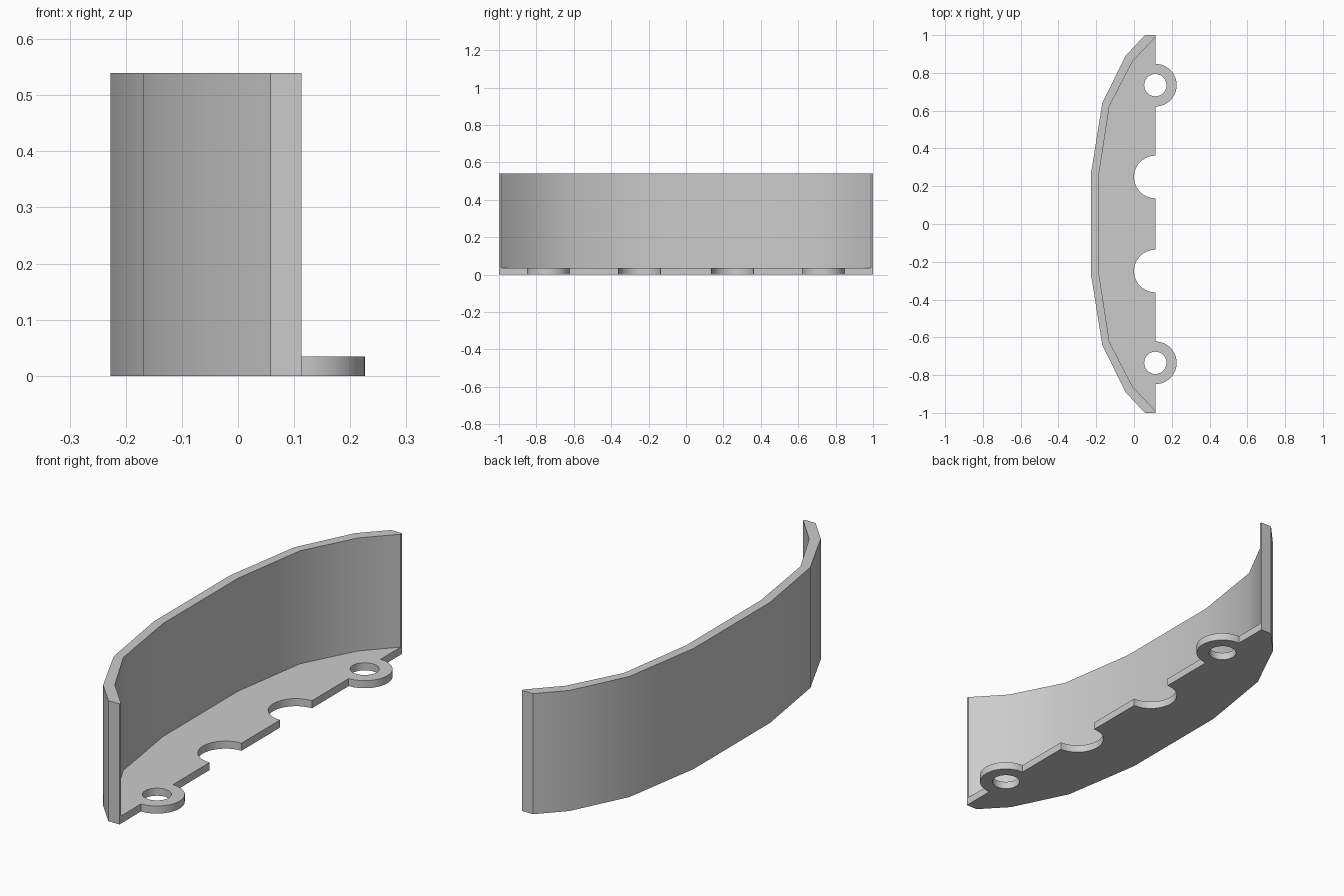
import bpy
import bmesh
from math import sin, cos, pi, radians

HEIGHT, BASE = 0.54, 0.034
EDGE = 0.113            # straight front edge of the base plate
RADIUS, HOLE = 0.113, 0.059
STEPS = 24

cube = bpy.data.objects.get("Cube")
if cube:
    bpy.data.objects.remove(cube, do_unlink=True)

grey = bpy.data.materials.new("plain grey")
grey.use_nodes = True
colour = (0.6, 0.6, 0.6, 1)
grey.diffuse_color = colour
grey.node_tree.nodes["Principled BSDF"].inputs["Base Color"].default_value = colour


def mirrored(half):
    """Continue a path of +y points through to its -y mirror."""
    return half + [(x, -y) for x, y in reversed(half)]


def arc(cy, radius, side, count=STEPS):
    """Half circle on the plate edge, running toward +y; side is +1 out, -1 in."""
    return [(EDGE + side * radius * sin(pi * i / count), cy - radius * cos(pi * i / count))
            for i in range(count + 1)]


def prism(name, outline, height):
    bm = bmesh.new()
    face = bm.faces.new([bm.verts.new((x, y, 0)) for x, y in outline])
    top = bmesh.ops.extrude_face_region(bm, geom=[face])["geom"]
    bmesh.ops.translate(bm, vec=(0, 0, height),
                        verts=[v for v in top if isinstance(v, bmesh.types.BMVert)])
    bmesh.ops.recalc_face_normals(bm, faces=bm.faces)
    mesh = bpy.data.meshes.new(name)
    bm.to_mesh(mesh)
    bm.free()
    mesh.materials.append(grey)
    obj = bpy.data.objects.new(name, mesh)
    bpy.context.collection.objects.link(obj)
    return obj


def combine(target, other, operation):
    """Apply a boolean and discard the helper."""
    bpy.context.view_layer.objects.active = target
    mod = target.modifiers.new("cut", 'BOOLEAN')
    mod.operation, mod.solver, mod.object = operation, 'EXACT', other
    bpy.ops.object.modifier_apply(modifier=mod.name)
    bpy.data.objects.remove(other, do_unlink=True)


# Faceted curved wall
outer = [(0.058, 1.0), (-0.045, 0.89), (-0.168, 0.64), (-0.227, 0.27)]
inner = [(EDGE, 0.99), (-0.008, 0.86), (-0.13, 0.625), (-0.185, 0.265)]
wall_outline = [(EDGE, 1.0)] + mirrored(outer) + [(EDGE, -1.0)] + mirrored(inner)[::-1]
bracket = prism("curved_wall_bracket", wall_outline, HEIGHT)

# Base plate with two round lugs and two round notches along its edge
middle = [((a + c) / 2, (b + d) / 2) for (a, b), (c, d) in zip(outer, inner)]
middle[0] = (EDGE, 0.995)
edge = []
for cy, side in ((-0.735, 1), (-0.249, -1), (0.249, -1), (0.735, 1)):
    edge += arc(cy, RADIUS, side)
plate = prism("base_plate", mirrored(middle) + edge, BASE)

# Screw holes through the lugs
for cy in (-0.735, 0.735):
    ring = [(EDGE + HOLE * cos(2 * pi * i / 32), cy + HOLE * sin(2 * pi * i / 32))
            for i in range(32)]
    cutter = prism("hole_cutter", ring, 4 * BASE)
    cutter.location.z = -BASE
    combine(plate, cutter, 'DIFFERENCE')

combine(bracket, plate, 'UNION')

# Smooth the curves, keep the corners sharp
bpy.ops.object.select_all(action='DESELECT')
bracket.select_set(True)
bpy.context.view_layer.objects.active = bracket
bpy.ops.object.shade_smooth_by_angle(angle=radians(30))
